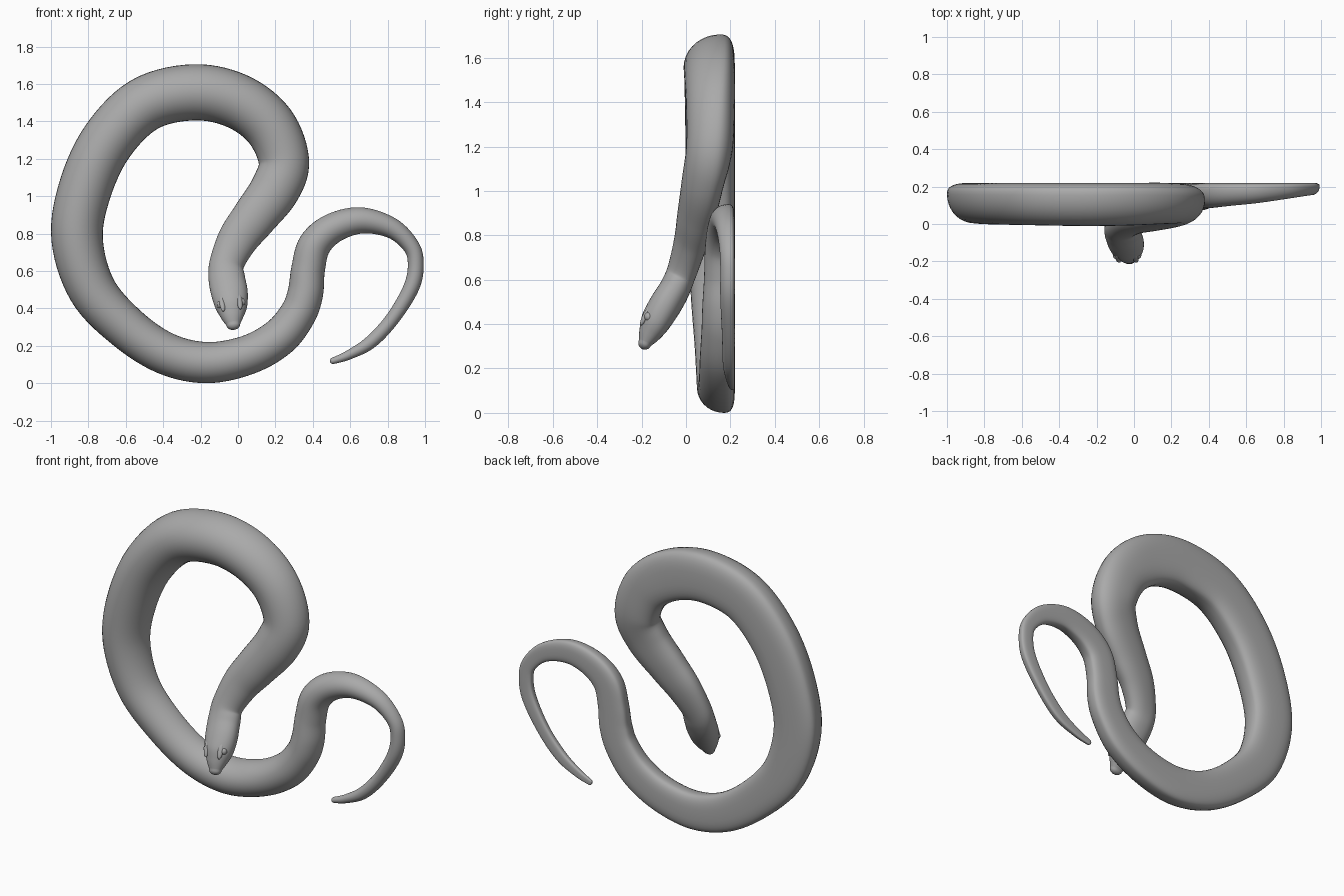
import bpy
import math
from mathutils import Vector

default_cube = bpy.data.objects.get("Cube")
if default_cube:
    bpy.data.objects.remove(default_cube, do_unlink=True)

BACK = 0.22        # depth of the plane the coils rest against
SIDES = 36         # vertices around the body
STEPS = 7          # rings between two guide points

# Tail and coil guide points: x, z, width
COIL = [
    (.51, .12, .035), (.59, .15, .05), (.71, .22, .07), (.83, .35, .075),
    (.93, .52, .085), (.95, .65, .085), (.92, .74, .09), (.82, .83, .11),
    (.66, .87, .14), (.51, .83, .16), (.41, .74, .175), (.375, .61, .18),
    (.36, .48, .19), (.32, .37, .195), (.22, .245, .205), (.05, .15, .21),
    (-.17, .11, .22), (-.39, .16, .225), (-.6, .3, .235), (-.78, .5, .255),
    (-.86, .77, .275), (-.82, 1.03, .285), (-.7, 1.29, .29),
    (-.5, 1.49, .295), (-.24, 1.555, .3), (-.01, 1.51, .295),
]

# Neck and head guide points: x, y, z, width, front depth, back depth
NECK = [
    (.165, .15, 1.38, .285, .15, .07), (.245, .13, 1.19, .27, .13, .08),
    (.2, .1, 1.04, .265, .12, .07), (.09, .06, .89, .24, .1, .07),
    (0, .03, .77, .215, .085, .065), (-.06, -.01, .64, .185, .075, .06),
    (-.06, -.05, .56, .195, .07, .07), (-.045, -.1, .48, .195, .07, .075),
    (-.035, -.135, .41, .17, .07, .065), (-.03, -.165, .355, .12, .05, .05),
    (-.025, -.185, .315, .075, .03, .03),
]


def make_material(name, colour):
    mat = bpy.data.materials.new(name)
    mat.use_nodes = True
    mat.diffuse_color = colour
    mat.node_tree.nodes["Principled BSDF"].inputs["Base Color"].default_value = colour
    return mat


def smooth(obj, mat):
    obj.data.materials.append(mat)
    for face in obj.data.polygons:
        face.use_smooth = True


def catmull_rom(rows):
    """Smoothly interpolate every column of the guide rows."""
    padded = [rows[0]] + rows + [rows[-1]]
    result = []
    for p, q, r, s in zip(padded, padded[1:], padded[2:], padded[3:]):
        for step in range(STEPS):
            t = step / STEPS
            result.append([
                b + t * ((c - a) + t * ((2 * a - 5 * b + 4 * c - d)
                         + t * (3 * b - a - 3 * c + d))) / 2
                for a, b, c, d in zip(p, q, r, s)])
    return result + [list(rows[-1])]


def frame(tangent):
    """Depth and side axes perpendicular to the path."""
    tangent = tangent.normalized()
    depth = Vector((0, 1, 0))
    depth = (depth - tangent * depth.dot(tangent)).normalized()
    return tangent, depth, tangent.cross(depth)


def section(centre, axes, width, front, back, flatness):
    """Rounded front half and a flatter belly half."""
    _, depth, side = axes
    ring = []
    for i in range(SIDES):
        angle = 2 * math.pi * i / SIDES
        c, s = math.cos(angle), math.sin(angle)
        power = 2 / flatness if s > 0 else 1
        across = math.copysign(abs(c) ** power, c) * width / 2
        along = math.copysign(abs(s) ** power, s) * (back if s > 0 else front)
        ring.append(centre + side * across + depth * along)
    return ring


def sweep(name, rows):
    rings = []
    points = [Vector(row[:3]) for row in rows]
    last = len(rows) - 1
    for i, row in enumerate(rows):
        axes = frame(points[min(i + 1, last)] - points[max(i - 1, 0)])
        rings.append(section(points[i], axes, *row[3:]))
        # Rounded tips
        if i in (0, last):
            cap = []
            for k in range(1, 6):
                angle = k * math.pi / 11
                scale = math.cos(angle)
                push = math.sin(angle) * row[4] * (-1 if i == 0 else 1)
                size = [value * scale for value in row[3:6]]
                cap.append(section(points[i] + axes[0] * push, axes, *size, row[6]))
            rings = cap[::-1] + rings if i == 0 else rings + cap
    verts = [v for ring in rings for v in ring]
    faces = []
    for r in range(len(rings) - 1):
        a, b = r * SIDES, (r + 1) * SIDES
        for i in range(SIDES):
            j = (i + 1) % SIDES
            faces.append((a + i, a + j, b + j, b + i))
    faces.append(tuple(reversed(range(SIDES))))
    faces.append(tuple(range(len(verts) - SIDES, len(verts))))
    mesh = bpy.data.meshes.new(name)
    mesh.from_pydata(verts, [], faces)
    mesh.update()
    obj = bpy.data.objects.new(name, mesh)
    bpy.context.collection.objects.link(obj)
    return obj


def ellipsoid(name, location, size, direction, mat):
    bpy.ops.mesh.primitive_uv_sphere_add(segments=20, ring_count=12, location=location)
    obj = bpy.context.object
    obj.name = name
    obj.scale = size
    obj.rotation_euler = direction.to_track_quat("Z", "Y").to_euler()
    smooth(obj, mat)


skin = make_material("grey skin", (.4, .4, .4, 1))

# Body, neck and head as one continuous sweep
guides = [(x, BACK - .22 * w, z, w, .55 * w, .22 * w, 2.8) for x, z, w in COIL]
guides += [row + (2.3,) for row in NECK]
smooth(sweep("snake_body", catmull_rom(guides)), skin)

# Eyes and brow ridges on both sides of the head
snout = Vector(NECK[-1][:3]) - Vector(NECK[-4][:3])
forward, depth, side = frame(snout)
head = Vector(NECK[-3][:3])
for label, sign in (("left", 1), ("right", -1)):
    outward = side * sign if side.x > 0 else side * -sign
    eye = head + outward * .056 - depth * .036
    ellipsoid(label + "_eye", eye, (.021, .021, .021), forward, skin)
    brow = head + outward * .046 - depth * .052
    ellipsoid(label + "_brow", brow, (.016, .013, .05), forward, skin)
